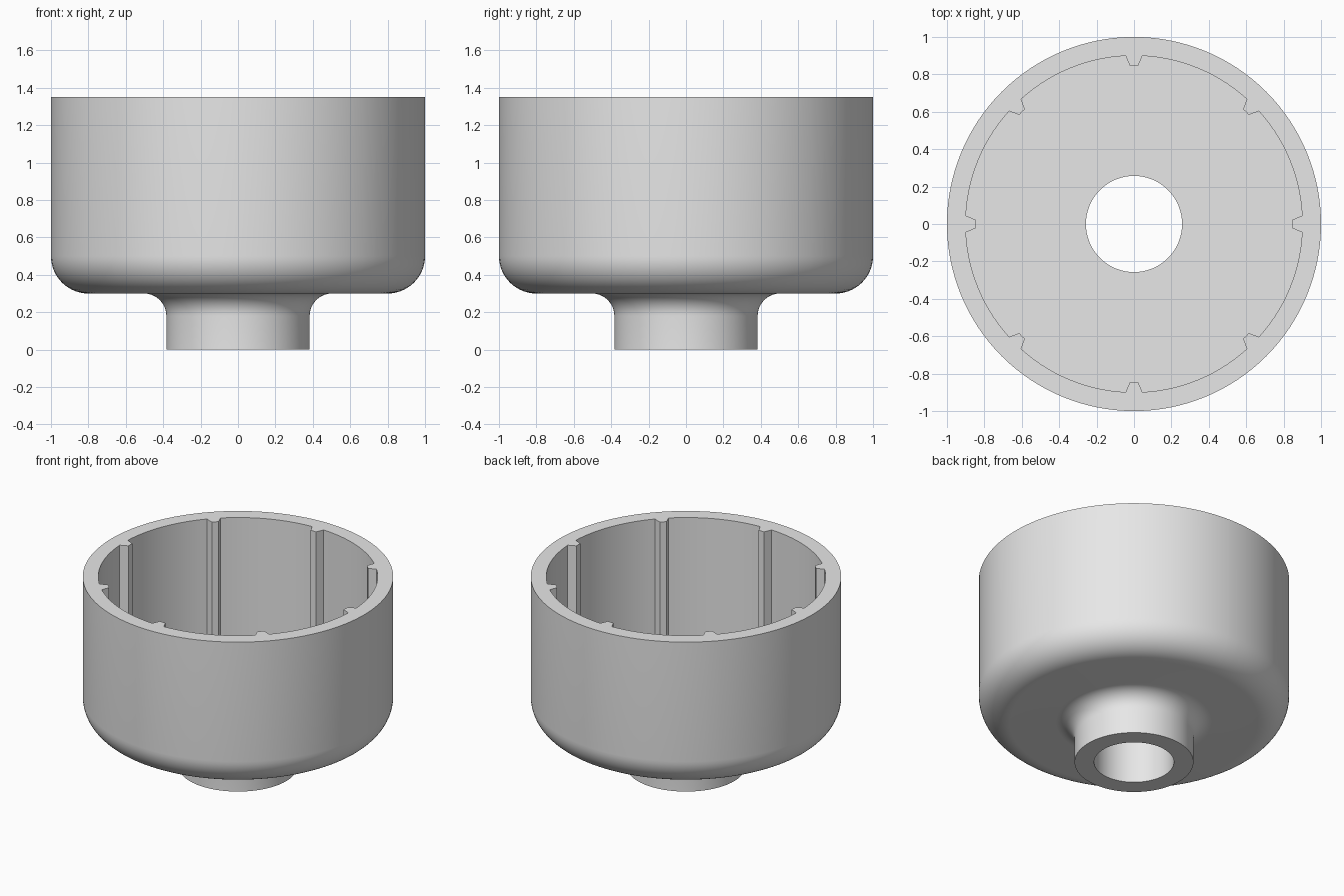
import bpy, bmesh
from math import sin, cos, pi, radians

cube = bpy.data.objects.get("Cube")
if cube:
    bpy.data.objects.remove(cube, do_unlink=True)

# Main sizes
HEIGHT, FLOOR = 1.35, 0.40
OUTER, CAVITY, RIB_TIP = 1.0, 0.9, 0.847
NECK, BORE = 0.383, 0.257
RIBS, ARC_STEPS = 8, 14
RIB_BASE_ANGLE, RIB_TIP_ANGLE = 0.05, 0.026


def arc(cx, cz, radius, start, end, steps=10):
    """Points (radius, height) along a fillet."""
    angles = [radians(start + (end - start) * i / steps) for i in range(steps + 1)]
    return [(cx + radius * cos(a), cz + radius * sin(a)) for a in angles]


# Directions around the axis, with the cavity radius in each one
spokes = []
sector = 2 * pi / RIBS
for k in range(RIBS):
    mid = k * sector
    spokes += [(mid + a, RIB_TIP) for a in (-RIB_TIP_ANGLE, 0, RIB_TIP_ANGLE)]
    span = sector - 2 * RIB_BASE_ANGLE
    spokes += [(mid + RIB_BASE_ANGLE + span * i / ARC_STEPS, CAVITY)
               for i in range(ARC_STEPS + 1)]

# Closed profile: bore, neck, neck fillet, rounded base, wall, ribbed cavity
profile = [(BORE, FLOOR), (BORE, 0), (NECK, 0)]
profile += arc(0.503, 0.18, 0.12, 180, 90)
profile += arc(0.80, 0.50, 0.20, -90, 0, 14)
profile += [(OUTER, HEIGHT), (None, HEIGHT), (None, FLOOR)]

bm = bmesh.new()
rings = []
for r, z in profile:
    ring = []
    for angle, cavity_radius in spokes:
        radius = cavity_radius if r is None else r
        ring.append(bm.verts.new((radius * cos(angle), radius * sin(angle), z)))
    rings.append(ring)

count = len(spokes)
for j, lower in enumerate(rings):
    upper = rings[(j + 1) % len(rings)]
    for i in range(count):
        n = (i + 1) % count
        bm.faces.new((lower[i], lower[n], upper[n], upper[i]))
bmesh.ops.recalc_face_normals(bm, faces=bm.faces)

mesh = bpy.data.meshes.new("ribbed_cup")
bm.to_mesh(mesh)
bm.free()
cup = bpy.data.objects.new("ribbed_cup", mesh)
bpy.context.collection.objects.link(cup)

# Plain grey material
grey = bpy.data.materials.new("light_grey")
grey.use_nodes = True
colour = (0.8, 0.8, 0.8, 1)
grey.diffuse_color = colour
grey.node_tree.nodes["Principled BSDF"].inputs["Base Color"].default_value = colour
mesh.materials.append(grey)

# Smooth curved walls, sharp corners
bpy.ops.object.select_all(action='DESELECT')
cup.select_set(True)
bpy.context.view_layer.objects.active = cup
bpy.ops.object.shade_smooth_by_angle(angle=radians(30))
